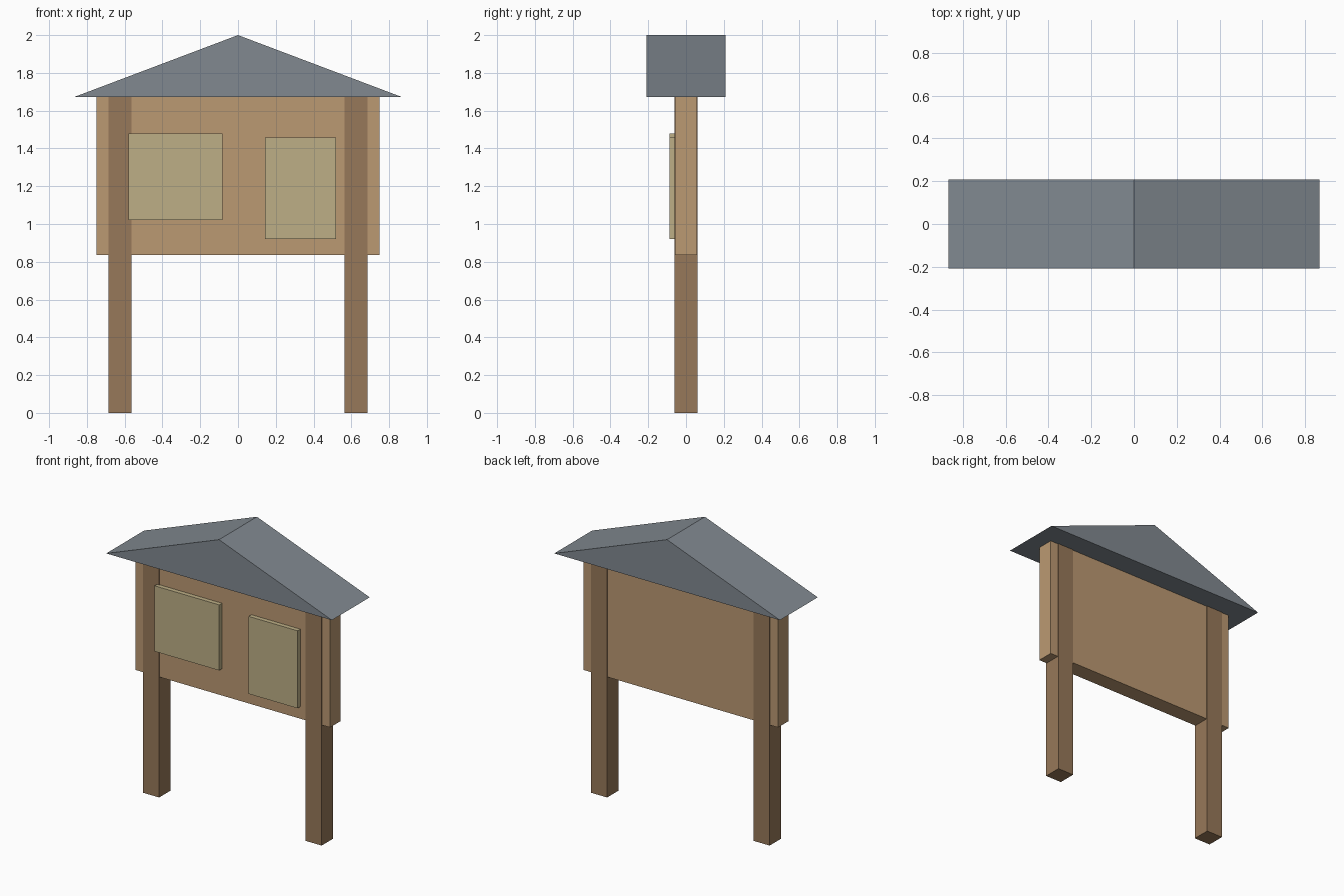
import bpy

if "Cube" in bpy.data.objects:
    bpy.data.objects.remove(bpy.data.objects["Cube"])


def material(name, color):
    mat = bpy.data.materials.new(name)
    mat.diffuse_color = (*color, 1)
    mat.use_nodes = True
    mat.node_tree.nodes["Principled BSDF"].inputs["Base Color"].default_value = mat.diffuse_color
    return mat


def add_mesh(name, verts, faces, mat):
    mesh = bpy.data.meshes.new(name)
    mesh.from_pydata(verts, [], faces)
    mesh.materials.append(mat)
    obj = bpy.data.objects.new(name, mesh)
    bpy.context.collection.objects.link(obj)
    return obj


def prism(name, profile, y0, y1, mat):
    """Extrude a counter-clockwise x-z profile from y0 (front) to y1 (back)."""
    n = len(profile)
    verts = [(x, y, z) for y in (y0, y1) for x, z in profile]
    faces = [tuple(range(n)), tuple(reversed(range(n, 2 * n)))]
    faces += [(i, i + n, (i + 1) % n + n, (i + 1) % n) for i in range(n)]
    return add_mesh(name, verts, faces, mat)


def box(name, x0, x1, y0, y1, z0, z1, mat):
    return prism(name, [(x0, z0), (x1, z0), (x1, z1), (x0, z1)], y0, y1, mat)


post_wood = material("post_wood", (0.31, 0.19, 0.10))
board_wood = material("board_wood", (0.50, 0.32, 0.17))
paper = material("paper", (0.51, 0.43, 0.24))
slate = material("slate", (0.22, 0.25, 0.28))

EAVE = 1.672

# Two square posts
for side, cx in (("left", -0.625), ("right", 0.625)):
    box(f"{side}_post", cx - 0.0615, cx + 0.0615, -0.0615, 0.0615, 0, EAVE, post_wood)

# Display board between and past the posts
box("notice_board", -0.748, 0.748, -0.057, 0.057, 0.836, EAVE, board_wood)

# Notices on the front
box("left_notice", -0.58, -0.083, -0.088, -0.057, 1.022, 1.478, paper)
box("right_notice", 0.144, 0.52, -0.088, -0.057, 0.92, 1.459, paper)

# Gabled roof
prism("roof", [(-0.868, EAVE), (0.868, EAVE), (0, 2)], -0.208, 0.208, slate)
